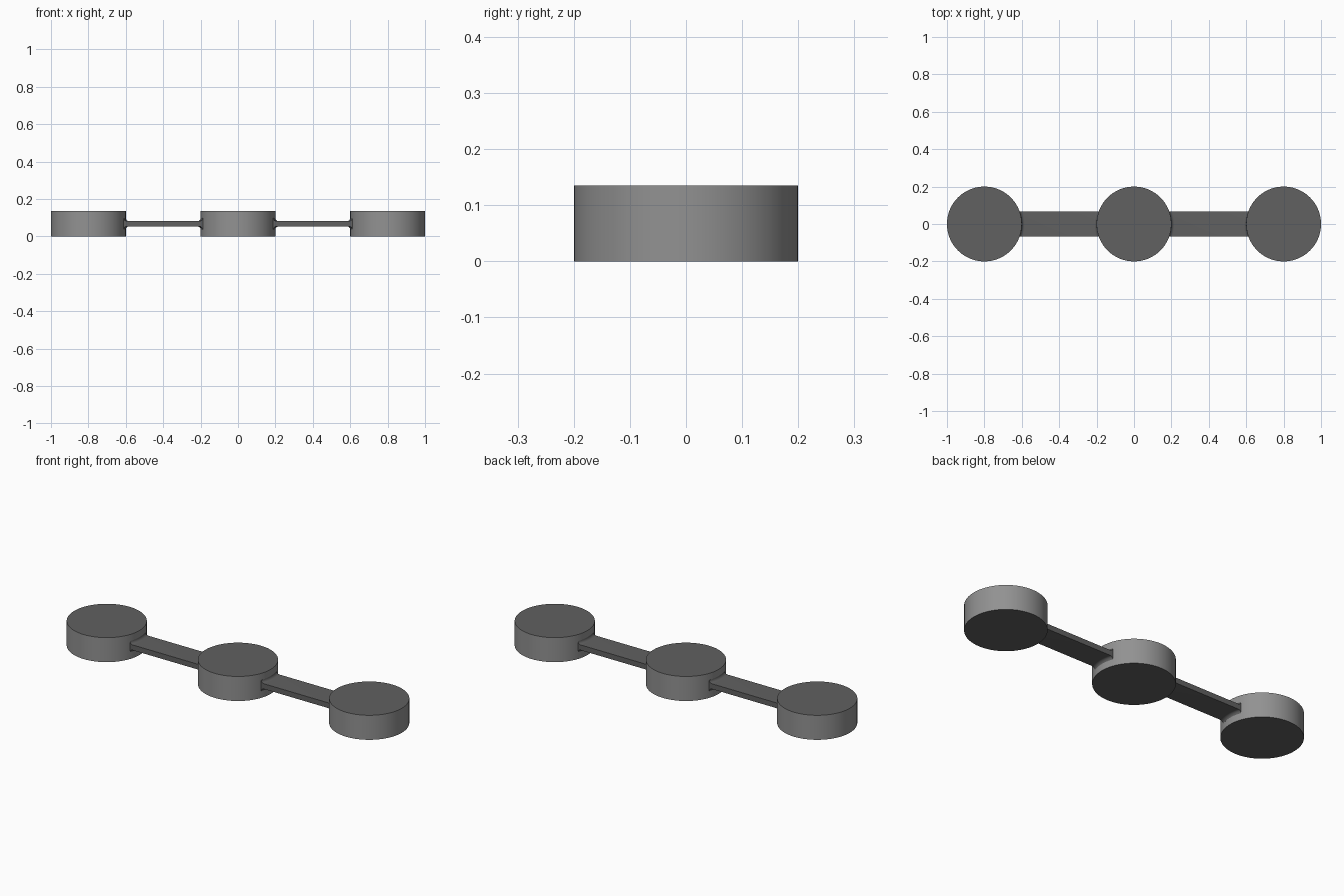
import bpy, bmesh, math

if "Cube" in bpy.data.objects:
    bpy.data.objects.remove(bpy.data.objects["Cube"])

RADIUS, HEIGHT = 0.2, 0.135      # discs
SPACING = 0.8                    # distance between disc centres
HALF_W, HALF_T = 0.067, 0.0145   # bar half width and half thickness
FILLET = 0.016                   # flare where a bar meets a disc


def material(name, value):
    mat = bpy.data.materials.new(name)
    mat.diffuse_color = (value, value, value, 1)
    mat.use_nodes = True
    mat.node_tree.nodes["Principled BSDF"].inputs["Base Color"].default_value = mat.diffuse_color
    return mat


dark_grey = material("dark grey", 0.119)
light_grey = material("light grey", 0.287)


def finish(obj):
    obj.data.materials.append(dark_grey)
    obj.data.materials.append(light_grey)
    bpy.ops.object.select_all(action='DESELECT')
    obj.select_set(True)
    bpy.context.view_layer.objects.active = obj
    bpy.ops.object.shade_smooth_by_angle(angle=math.radians(30))


def disc(name, x):
    bpy.ops.mesh.primitive_cylinder_add(vertices=96, radius=RADIUS, depth=HEIGHT,
                                        location=(x, 0, HEIGHT / 2))
    obj = bpy.context.object
    obj.name = name
    finish(obj)
    # light round wall, dark top and bottom
    for face in obj.data.polygons:
        face.material_index = 1 if abs(face.normal.z) < 0.5 else 0


def bar(name, x):
    # half profile: distance from the disc axis and height above the bar centre
    flare = [(RADIUS - 0.004, HALF_T + FILLET)]
    for i in range(9):
        a = math.pi / 2 * i / 8
        flare.append((RADIUS + FILLET * (1 - math.cos(a)),
                      HALF_T + FILLET * (1 - math.sin(a))))
    bm = bmesh.new()
    rows = []
    for j in range(17):
        y = HALF_W * (j / 8 - 1)
        # the flare follows the round wall of the disc at every y
        left = [(math.sqrt(r * r - y * y) - SPACING / 2, z) for r, z in flare]
        top = left + [(-px, z) for px, z in reversed(left)]
        loop = top + [(px, -z) for px, z in reversed(top)]
        rows.append([bm.verts.new((px, y, z)) for px, z in loop])
    n = len(rows[0])
    for a, b in zip(rows, rows[1:]):
        for i in range(n):
            k = (i + 1) % n
            bm.faces.new((a[i], a[k], b[k], b[i]))
    bm.faces.new(rows[0])
    bm.faces.new(rows[-1])
    bmesh.ops.recalc_face_normals(bm, faces=bm.faces)
    mesh = bpy.data.meshes.new(name)
    bm.to_mesh(mesh)
    bm.free()
    obj = bpy.data.objects.new(name, mesh)
    obj.location = (x, 0, HEIGHT / 2)
    bpy.context.collection.objects.link(obj)
    finish(obj)


# three discs in a row
for label, x in (("left_disc", -SPACING), ("middle_disc", 0), ("right_disc", SPACING)):
    disc(label, x)

# two connecting bars
for label, x in (("left_bar", -SPACING / 2), ("right_bar", SPACING / 2)):
    bar(label, x)
